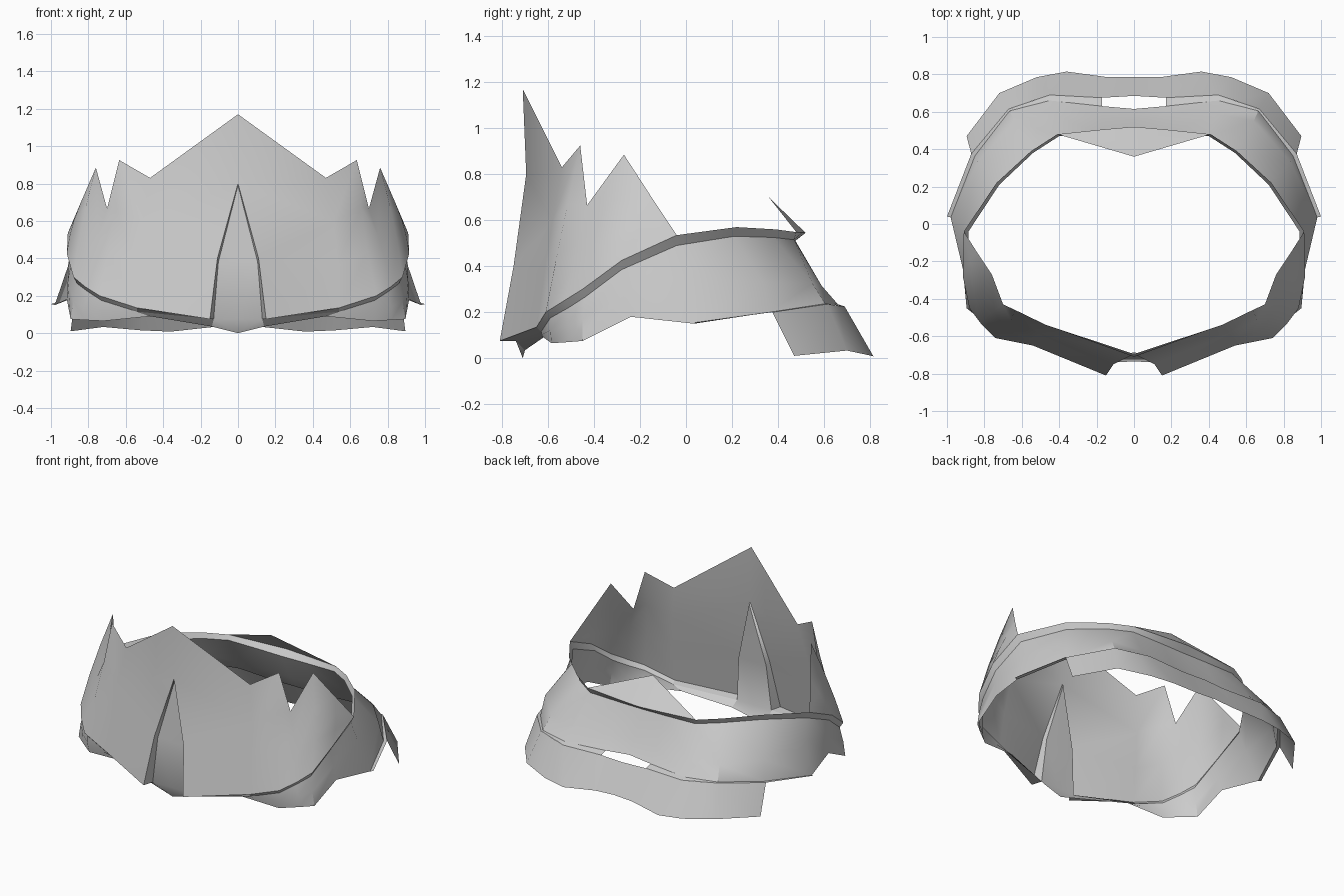
import bpy, bmesh, math
from mathutils import Vector

if "Cube" in bpy.data.objects:
    bpy.data.objects.remove(bpy.data.objects["Cube"], do_unlink=True)

grey = bpy.data.materials.new("plain_grey")
grey.use_nodes = True
GREY = (0.6, 0.6, 0.6, 1)
grey.diffuse_color = GREY
grey.node_tree.nodes["Principled BSDF"].inputs["Base Color"].default_value = GREY


def arc(low, mid, high, n=4):
    """Column of n points bending from low to high through mid."""
    a, m, b = Vector(low), Vector(mid), Vector(high)
    c = 2 * m - (a + b) / 2
    ts = [i / (n - 1) for i in range(n)]
    return [a * (1 - t) ** 2 + c * 2 * t * (1 - t) + b * t * t for t in ts]


def shell(name, columns, angle=35):
    """Skin columns of points (low to high, front to back), mirrored in x."""
    bm = bmesh.new()
    grid = [[bm.verts.new(p) for p in col] for col in columns]
    for a, b in zip(grid, grid[1:]):
        for j in range(len(a) - 1):
            bm.faces.new((a[j], b[j], b[j + 1], a[j + 1]))
    bmesh.ops.remove_doubles(bm, verts=bm.verts, dist=0.0005)
    mesh = bpy.data.meshes.new(name)
    bm.to_mesh(mesh)
    bm.free()
    mesh.materials.append(grey)
    ob = bpy.data.objects.new(name, mesh)
    bpy.context.collection.objects.link(ob)
    mirror = ob.modifiers.new("mirror", 'MIRROR')
    mirror.merge_threshold = 0.002
    bpy.ops.object.select_all(action='DESELECT')
    ob.select_set(True)
    bpy.context.view_layer.objects.active = ob
    bpy.ops.object.shade_smooth_by_angle(angle=math.radians(angle))
    return ob


# Outer rim: up the front notch, along the hem, round the back
tip = (0, -0.695, 0.80)
rim = [tip, (0.11, -0.75, 0.40), (0.15, -0.81, 0.075), (0.54, -0.65, 0.135),
       (0.74, -0.61, 0.20), (0.82, -0.53, 0.25), (0.88, -0.45, 0.30),
       (0.915, -0.28, 0.425), (0.91, -0.04, 0.535), (0.735, 0.22, 0.57),
       (0.55, 0.39, 0.56), (0.41, 0.48, 0.548), (0.17, 0.505, 0.546),
       (0, 0.52, 0.545)]
# Inner rim, where the lower band tucks in; it dips inward under the back flap
inner = [(0, -0.685, 0.79), (0.105, -0.72, 0.38), (0.13, -0.74, 0.075),
         (0.54, -0.63, 0.115), (0.73, -0.59, 0.175), (0.80, -0.51, 0.22),
         (0.86, -0.44, 0.265), (0.89, -0.28, 0.385), (0.885, -0.04, 0.49),
         (0.72, 0.21, 0.53), (0.54, 0.38, 0.525), (0.40, 0.47, 0.515),
         (0.17, 0.475, 0.512), (0, 0.475, 0.51)]

# Tall jagged front plate with a centre notch
plate = [[rim[2], rim[1], tip, (0, -0.71, 1.17)],
         arc(rim[3], (0.525, -0.60, 0.48), (0.47, -0.54, 0.83)),
         arc(rim[4], (0.675, -0.54, 0.55), (0.635, -0.46, 0.925)),
         arc(rim[5], (0.77, -0.48, 0.45), (0.70, -0.43, 0.665)),
         arc(rim[6], (0.835, -0.365, 0.58), (0.76, -0.27, 0.885)),
         arc(rim[7], (0.89, -0.21, 0.56), (0.84, -0.15, 0.70)),
         [rim[8]] * 4]
shell("front_plate", plate, 60)

# Thin lip joining the outer rim to the lower band
shell("rim_lip", [[i, o] for i, o in zip(inner, rim)], 30)

# Panel filling the front notch
shell("notch_panel", [
    [(0, -0.71, 0.0), (0, -0.735, 0.075), (0, -0.72, 0.38), inner[0]],
    [(0.14, -0.70, 0.035), inner[2], inner[1], inner[0]]])

# Lower band: cheeks, side points and shouldered back
lower = [((0.14, -0.70, 0.035), (0.135, -0.72, 0.055)),
         ((0.47, -0.62, 0.09), (0.51, -0.625, 0.103)),
         ((0.72, -0.585, 0.065), (0.73, -0.59, 0.12)),
         ((0.82, -0.51, 0.07), (0.82, -0.515, 0.14)),
         ((0.895, -0.45, 0.075), (0.88, -0.45, 0.17)),
         ((0.915, -0.24, 0.18), (0.91, -0.26, 0.28)),
         ((0.98, 0.035, 0.15), (0.91, 0.0, 0.355)),
         ((0.85, 0.365, 0.20), (0.835, 0.335, 0.33)),
         ((0.665, 0.605, 0.237), (0.64, 0.55, 0.325)),
         ((0.45, 0.66, 0.235), (0.435, 0.59, 0.315)),
         ((0.17, 0.63, 0.24), (0.17, 0.567, 0.33)),
         ((0, 0.615, 0.25), (0, 0.56, 0.335))]
shell("lower_band", [arc(lo, mid, top, 3) for (lo, mid), top in zip(lower, inner[2:])])

# Flared neck guard under the back
guard = [[(0.895, 0.47, 0.01), (0.87, 0.375, 0.20)],
         [(0.72, 0.70, 0.033), (0.67, 0.615, 0.235)],
         [(0.52, 0.785, 0.015), (0.53, 0.663, 0.228)],
         [(0.36, 0.815, 0.008), (0.45, 0.69, 0.225)],
         [(0.14, 0.785, 0.032), (0.17, 0.675, 0.225)],
         [(0, 0.785, 0.04), (0, 0.685, 0.225)]]
shell("neck_guard", guard)

# Narrow ledge joining band and guard, open at the centre back
ledge = [(1.0, 0.04, 0.155)] + [guard[i][1] for i in (0, 1, 3, 4)]
shell("back_ledge", [[out, low[0]] for out, low in zip(ledge, lower[6:])])

# Pointed flap rising from the back rim
flap_tip = (0, 0.36, 0.70)
shell("back_flap", [[p, flap_tip] for p in rim[11:]])
